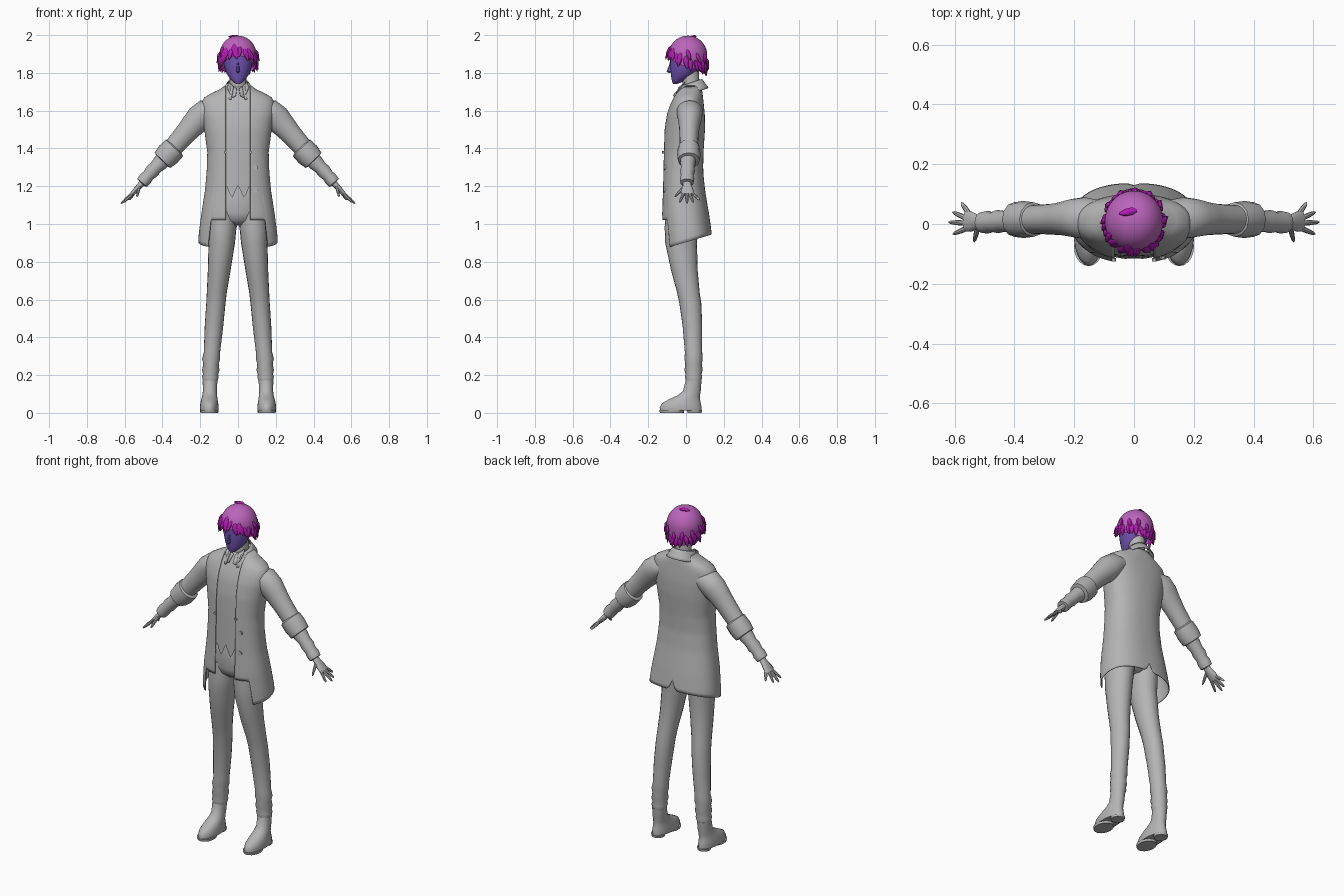
import bpy, bmesh, math, random
from mathutils import Vector as V

if "Cube" in bpy.data.objects:
    bpy.data.objects.remove(bpy.data.objects["Cube"])

random.seed(4)


def material(name, rgb):
    m = bpy.data.materials.new(name)
    m.diffuse_color = (*rgb, 1)
    m.use_nodes = True
    m.node_tree.nodes["Principled BSDF"].inputs["Base Color"].default_value = m.diffuse_color
    return m


GREY = material("cloth grey", (0.46, 0.46, 0.46))
FACE = material("face violet", (0.17, 0.09, 0.46))
CAP = material("hair pink", (0.50, 0.13, 0.50))
LOCK = material("hair magenta", (0.44, 0.012, 0.44))
X, Y, Z = V((1, 0, 0)), V((0, 1, 0)), V((0, 0, 1))


def finish(name, bm, mat, mirror=False, angle=40):
    bmesh.ops.recalc_face_normals(bm, faces=bm.faces)
    me = bpy.data.meshes.new(name)
    bm.to_mesh(me)
    bm.free()
    ob = bpy.data.objects.new(name, me)
    bpy.context.collection.objects.link(ob)
    me.materials.append(mat)
    if mirror:
        ob.modifiers.new("Mirror", 'MIRROR')
    bpy.ops.object.select_all(action='DESELECT')
    ob.select_set(True)
    bpy.context.view_layer.objects.active = ob
    bpy.ops.object.shade_smooth_by_angle(angle=math.radians(angle))
    return ob


def loft(name, chains, mat, n=20, **kw):
    """Each chain is a list of rings (centre, half axis, half axis), capped at both ends."""
    bm = bmesh.new()
    for chain in chains:
        loops = []
        for c, u, v in chain:
            loops.append([bm.verts.new(c + u * math.cos(2 * math.pi * i / n) + v * math.sin(2 * math.pi * i / n))
                          for i in range(n)])
        for a, b in zip(loops, loops[1:]):
            for i in range(n):
                bm.faces.new((a[i], a[(i + 1) % n], b[(i + 1) % n], b[i]))
        bm.faces.new(loops[0])
        bm.faces.new(loops[-1])
    return finish(name, bm, mat, **kw)


def upright(rows):
    """Rows of x, y, z, x radius, y radius."""
    return [(V((x, y, z)), X * rx, Y * ry) for x, y, z, rx, ry in rows]


def limb(rows):
    """Rows of x, y, z, radius across, radius in y; rings face along the path."""
    pts = [V(r[:3]) for r in rows]
    out = []
    for i, r in enumerate(rows):
        d = (pts[min(i + 1, len(pts) - 1)] - pts[max(i - 1, 0)]).normalized()
        across = d.cross(Y).normalized()
        out.append((pts[i], across * r[3], across.cross(d).normalized() * r[4]))
    return out


def sheet(name, n, m, point, mat, closed=False, thick=0, **kw):
    """Grid surface from point(s, t), s around and t downward, both 0..1."""
    bm = bmesh.new()
    cols = n if closed else n + 1
    g = [[bm.verts.new(point(i / n, j / m)) for i in range(cols)] for j in range(m + 1)]
    for j in range(m):
        for i in range(n):
            k = (i + 1) % cols
            bm.faces.new((g[j][i], g[j][k], g[j + 1][k], g[j + 1][i]))
    bmesh.ops.remove_doubles(bm, verts=bm.verts, dist=1e-5)
    ob = finish(name, bm, mat, **kw)
    if thick:
        mod = ob.modifiers.new("Thickness", 'SOLIDIFY')
        mod.thickness, mod.offset = thick, 0
    return ob


# coat cross-sections: z, half width, front y, back y
PROFILE = [(1.73, .070, -.025, .078), (1.705, .105, -.045, .083), (1.685, .150, -.058, .086),
           (1.665, .182, -.068, .088), (1.63, .192, -.085, .092), (1.58, .190, -.102, .097),
           (1.50, .176, -.115, .098), (1.38, .160, -.120, .090), (1.28, .163, -.122, .088),
           (1.18, .172, -.124, .098), (1.05, .192, -.128, .120), (.95, .205, -.122, .134), (.86, .21, -.115, .14)]


def section(z):
    z = max(min(z, 1.73), .86)
    for a, b in zip(PROFILE, PROFILE[1:]):
        if b[0] <= z <= a[0]:
            f = (a[0] - z) / (a[0] - b[0])
            return [p + (q - p) * f for p, q in zip(a[1:], b[1:])]


def around(a, z, inset=0):
    w, f, b = section(z)
    w, f, b = w - inset, f + inset, b - inset
    s, c = math.sin(a), math.cos(a)
    cy, d = (f + b) / 2, (b - f) / 2
    return V((w * math.copysign(abs(s) ** .85, s), cy - d * math.copysign(abs(c) ** .85, c), z))


def coat_point(s, t):
    # stepped front panels, sloping side hem and a small notch at the back
    def angle(z):
        a0 = math.asin(min(.9, (.065 / section(z)[0]) ** (1 / .85)))
        return a0 + (2 * math.pi - 2 * a0) * s
    p = around(angle(.95), .95)
    hem = .905 + .29 * p.y
    if p.y < 0 and abs(p.x) < .15:
        hem = 1.02
    if p.y > 0:
        hem += max(0, .055 - 2.2 * abs(p.x))
    z = 1.73 + (hem - 1.73) * t
    return around(angle(z), z)


sheet("coat", 96, 40, coat_point, GREY, thick=.005)


def vest_point(s, t):
    # vest hem has two points beside a central notch
    a = 2 * math.pi * s
    p = around(a, 1.17, .008)
    hem = 1.135 + (2.2 * abs(abs(p.x) - .032) if p.y < 0 and abs(p.x) < .064 else .03)
    z = 1.725 + (hem - 1.725) * t
    return around(a, z, .008)


sheet("vest", 96, 24, vest_point, GREY, closed=True)


def collar_point(s, t):
    a = .42 + (2 * math.pi - .84) * s
    back = (1 - math.cos(a)) / 2
    r = .056 + .034 * t
    top, low = 1.725 + .042 * back, 1.655 + .065 * back
    return V((r * math.sin(a), .022 - (r + .005) * math.cos(a), top + (low - top) * t))


sheet("coat_collar", 36, 4, collar_point, GREY, thick=.005)


def shirt_collar_point(s, t):
    # pointed leaf lying beside the throat
    x = .006 + .044 * s + .006 * t
    drop = .065 * (1 - abs(s - .45))
    return V((x, -.035 + .03 * s - .035 * t, 1.715 + .035 * s - drop * t))


sheet("shirt_collar", 6, 3, shirt_collar_point, GREY, mirror=True, thick=.004)

# coat buttons and front stitching tabs
for i, (x, z, r) in enumerate([(.092, 1.30, .013), (.092, 1.18, .013), (.068, 1.38, .007), (-.068, 1.38, .007)]):
    bpy.ops.mesh.primitive_cylinder_add(vertices=16, radius=r, depth=.012, rotation=(math.pi / 2, 0, 0),
                                        location=(x, section(z)[1] + .012 * (r > .01), z))
    b = bpy.context.object
    b.name = f"button_{i}"
    b.data.materials.append(GREY)

# arms: coat sleeve, turned cuff, shirt sleeve
loft("coat_sleeve", [limb([(.12, .02, 1.61, .045, .06), (.165, .02, 1.595, .068, .070), (.205, .02, 1.56, .072, .064),
                           (.24, .018, 1.522, .064, .056), (.28, .016, 1.477, .057, .051),
                           (.36, .015, 1.385, .050, .047)])], GREY, mirror=True)
loft("sleeve_cuff", [limb([(.332, .015, 1.408, .050, .050), (.337, .015, 1.403, .064, .058),
                           (.370, .015, 1.368, .066, .062), (.400, .015, 1.337, .058, .058),
                           (.402, .015, 1.335, .044, .044)])], GREY, n=12, mirror=True)
loft("shirt_sleeve", [limb([(.36, .012, 1.378, .042, .040), (.41, .010, 1.325, .042, .041), (.435, .009, 1.30, .035, .035),
                            (.455, .008, 1.279, .038, .039), (.475, .006, 1.257, .032, .033),
                            (.490, .006, 1.24, .036, .038), (.508, .005, 1.218, .033, .035),
                            (.510, .005, 1.216, .024, .026)])], GREY, mirror=True)

# hands
loft("palm", [limb([(.495, .005, 1.23, .017, .021), (.520, .006, 1.203, .016, .023),
                    (.545, .008, 1.175, .014, .034), (.565, .009, 1.155, .010, .034)])], GREY, n=12, mirror=True)
fingers = [((.552, .034, 1.163), (.578, .072, 1.127)), ((.562, .019, 1.158), (.607, .040, 1.114)),
           ((.562, .003, 1.158), (.620, .006, 1.108)), ((.558, -.014, 1.16), (.606, -.034, 1.114)),
           ((.522, -.008, 1.198), (.535, -.060, 1.143))]
chains = []
for a, b in fingers:
    a, b = V(a), V(b)
    side = (b - a).cross(Z).normalized()
    up = side.cross(b - a).normalized()
    chains.append([(a.lerp(b, f), side * r, up * r) for f, r in ((0, .009), (.5, .0085), (.88, .006), (1, .002))])
loft("fingers", chains, GREY, n=8, mirror=True)

# trousers with gathered ankles
loft("hips", [upright([(0, -.012, 1.25, .13, .085), (0, -.012, 1.15, .148, .096), (0, -.018, 1.06, .152, .095),
                       (0, -.02, 1.02, .12, .08), (0, -.02, .995, .05, .05)])], GREY, n=28)
loft("trouser_leg", [upright([(.078, -.018, 1.08, .072, .090), (.083, -.024, .98, .075, .089), (.086, -.026, .90, .070, .084),
                              (.100, -.008, .75, .060, .070), (.112, .012, .64, .053, .060), (.117, .023, .58, .051, .058),
                              (.127, .034, .46, .049, .052), (.138, .040, .32, .043, .046),
                              (.142, .040, .285, .048, .048), (.143, .040, .26, .041, .044),
                              (.144, .040, .225, .046, .048), (.145, .040, .205, .040, .042),
                              (.146, .040, .19, .044, .046), (.147, .040, .165, .038, .040)])], GREY, mirror=True)

# boots and soles
loft("boot", [upright([(.152, -.028, .012, .048, .110), (.152, -.028, .03, .050, .111), (.152, -.024, .052, .047, .102),
                       (.151, -.008, .072, .043, .082), (.150, .014, .092, .039, .060), (.149, .031, .115, .037, .047),
                       (.148, .040, .172, .039, .042), (.148, .040, .174, .030, .033)])], GREY, n=24, mirror=True)
loft("sole", [upright([(.152, -.075, 0, .047, .063), (.152, -.075, .014, .049, .066)]),
              upright([(.152, .045, 0, .036, .037), (.152, .045, .014, .039, .040)])], GREY, mirror=True)

# neck, face and nose
loft("neck", [upright([(0, .03, 1.66, .052, .050), (0, .028, 1.72, .044, .044), (0, .022, 1.82, .044, .046)])], GREY)
loft("face", [upright([(0, -.058, 1.742, .010, .012), (0, -.048, 1.75, .024, .024), (0, -.034, 1.768, .042, .043),
                       (0, -.014, 1.795, .060, .066), (0, -.003, 1.83, .073, .080), (0, .002, 1.88, .082, .087),
                       (0, .005, 1.93, .078, .083), (0, .008, 1.97, .045, .05)])], FACE, n=24)
loft("nose", [upright([(0, -.088, 1.80, .004, .004), (0, -.088, 1.808, .010, .015), (0, -.084, 1.83, .007, .009),
                       (0, -.082, 1.855, .004, .004)])], FACE, n=8)


# hair cap, short over the brow and longer at the nape
def scalp(a, z, grow=0):
    k = (z - 1.895) / (.102 if z > 1.895 else .19)
    r = math.sqrt(max(0, 1 - k * k))
    return V(((.098 + grow) * r * math.sin(a), .010 - (.102 + grow) * r * math.cos(a), z))


def hairline(a):
    c = math.cos(a)
    return 1.835 + .055 * max(0, c) ** 2 - .04 * max(0, -c)


def cap_point(s, t):
    a = 2 * math.pi * s
    top = math.cos(min(t * 2, 1) * math.pi / 2)
    z = 1.895 + .102 * top if t < .5 else 1.895 + (hairline(a) - 1.895) * (t - .5) * 2
    return scalp(a, z)


sheet("hair_cap", 40, 20, cap_point, CAP, closed=True)


# hair locks: flattened tapering tufts that flick outward at the tip
def lock(a, top, length, width, lean=0):
    out = V((math.sin(a), -math.cos(a), 0))
    side = V((math.cos(a), math.sin(a), 0))
    rings = []
    for f, w, g in ((0, .25, -.002), (.25, .9, .003), (.55, 1, .005), (.8, .6, .010), (1, .06, .018)):
        c = scalp(a + lean * f, top - length * f, g)
        rings.append((c, side * width * w, out * .009 * max(w, .2)))
    return rings


locks = []
for i in range(24):
    a = 2 * math.pi * (i + .5) / 24
    back = max(0, -math.cos(a))
    top = hairline(a) + .055 + random.uniform(-.008, .012)
    locks.append(lock(a, top, random.uniform(.058, .08), random.uniform(.011, .016), random.uniform(-.15, .15)))
    if i % 2 and 4 < i < 20:
        locks.append(lock(a + .1, top + .035, .06, .012, random.uniform(-.2, .2)))
locks += [lock(-.25, 1.955, .085, .018, .2), lock(-.75, 1.935, .085, .020, -.2), lock(.6, 1.925, .06, .018, .2)]
locks.append([(V((-.05 + .06 * f, .035 + .01 * f, 1.992)), Y * r, Z * r * .6)
              for f, r in ((0, .003), (.3, .012), (.75, .014), (1, .004))])
loft("hair_locks", locks, LOCK, n=8)
